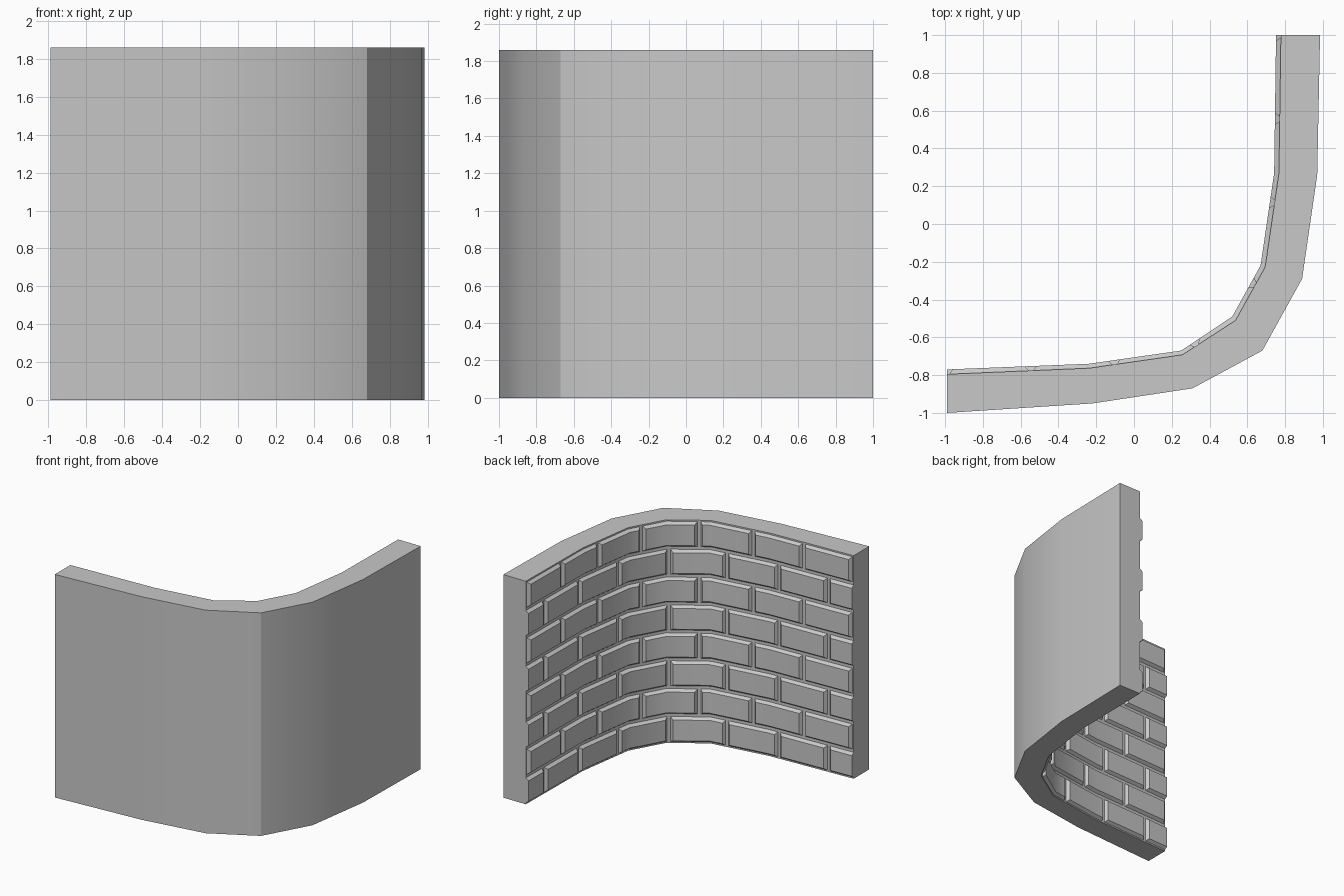
import bpy
import bmesh
from mathutils import Vector

if "Cube" in bpy.data.objects:
    bpy.data.objects.remove(bpy.data.objects["Cube"], do_unlink=True)

HEIGHT, ROWS, BRICKS = 1.86, 8, 7
MORTAR = 0.11              # recess of the joints, as a share of the wall thickness
GAP, CHAMFER = 0.012, 0.018

# Plan of the curved wall: outer face and brick face, matching corner by corner
OUTER = [Vector(p) for p in ((-0.99, -1), (-0.22, -0.95), (0.31, -0.87), (0.68, -0.67),
                             (0.89, -0.29), (0.97, 0.26), (0.985, 1))]
INNER = [Vector(p) for p in ((-0.99, -0.77), (-0.24, -0.74), (0.25, -0.67), (0.52, -0.49),
                             (0.67, -0.22), (0.742, 0.27), (0.752, 1))]
ARC = [0.0]
for a, b in zip(INNER, INNER[1:]):
    ARC.append(ARC[-1] + (b - a).length)
LENGTH = ARC[-1]


def plan_point(s, depth):
    """Point at arc length s; depth 0 is the brick face, 1 the outer face."""
    i = max(k for k in range(len(ARC) - 1) if ARC[k] <= s + 1e-6)
    t = (s - ARC[i]) / (ARC[i + 1] - ARC[i])
    return INNER[i].lerp(INNER[i + 1], t).lerp(OUTER[i].lerp(OUTER[i + 1], t), depth)


stone = bpy.data.materials.new("grey_stone")
stone.use_nodes = True
GREY = (0.58, 0.58, 0.58, 1)
stone.diffuse_color = GREY
stone.node_tree.nodes["Principled BSDF"].inputs["Base Color"].default_value = GREY


def make_object(name, bm):
    mesh = bpy.data.meshes.new(name)
    bm.to_mesh(mesh)
    bm.free()
    mesh.materials.append(stone)
    obj = bpy.data.objects.new(name, mesh)
    bpy.context.collection.objects.link(obj)
    bpy.ops.object.select_all(action='DESELECT')
    obj.select_set(True)
    bpy.context.view_layer.objects.active = obj
    bpy.ops.object.shade_smooth_by_angle()
    return obj


def sweep(bm, sections):
    """Skin a row of four-point sections and cap both ends."""
    rings = [[bm.verts.new(p) for p in sec] for sec in sections]
    for r, q in zip(rings, rings[1:]):
        for k in range(4):
            n = (k + 1) % 4
            bm.faces.new((r[k], r[n], q[n], q[k]))
    bm.faces.new(rings[0][::-1])
    bm.faces.new(rings[-1])


# Curved wall body
bm = bmesh.new()
sections = []
for s in ARC:
    out, inn = plan_point(s, 1), plan_point(s, MORTAR)
    sections.append([(*out, 0), (*inn, 0), (*inn, HEIGHT), (*out, HEIGHT)])
sweep(bm, sections)
make_object("wall_body", bm)


def add_brick(bm, start, end, z0, z1):
    """Chamfered brick following the bends; ends cut by the wall stay square."""
    cut_start, cut_end = start < -0.01, end > LENGTH + 0.01
    s0 = 0 if cut_start else start + GAP
    s1 = LENGTH if cut_end else end - GAP
    f0 = s0 if cut_start else s0 + CHAMFER
    f1 = s1 if cut_end else s1 - CHAMFER
    stations = [s0] + [s for s in ARC if f0 < s < f1] + [s1]
    sections = []
    for s in stations:
        base = plan_point(s, MORTAR)
        face = plan_point(min(max(s, f0), f1), 0)
        sections.append([(*base, z0), (*face, z0 + CHAMFER),
                         (*face, z1 - CHAMFER), (*base, z1)])
    sweep(bm, sections)


# Brick courses in running bond, every other course shifted by half a brick
bm = bmesh.new()
pitch, course = LENGTH / BRICKS, HEIGHT / ROWS
for row in range(ROWS):
    shifted = row % 2 == 0
    first = -pitch / 2 if shifted else 0
    for i in range(BRICKS + shifted):
        start = first + i * pitch
        add_brick(bm, start, start + pitch, row * course + GAP, (row + 1) * course - GAP)
make_object("bricks", bm)
